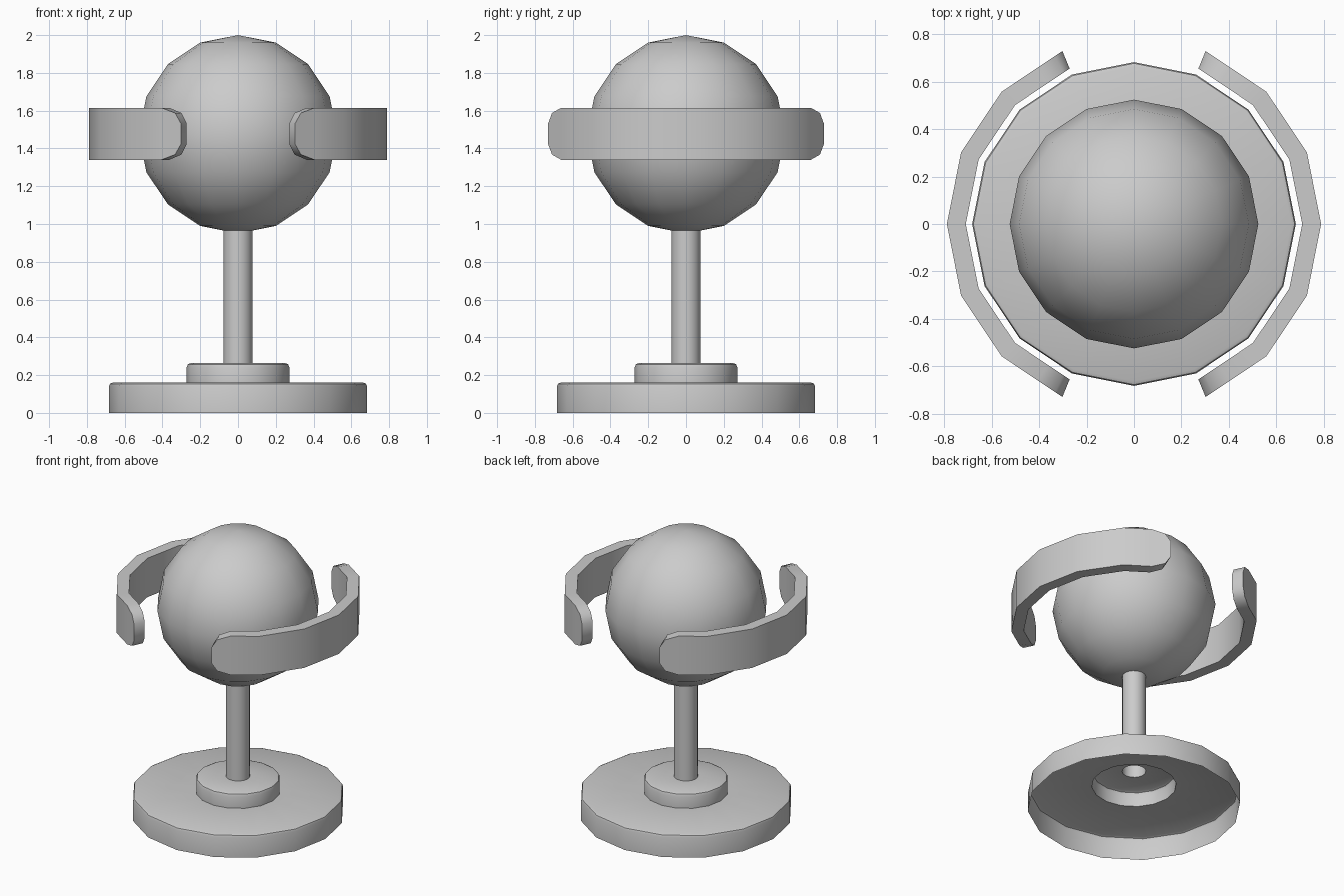
import bpy
from math import sin, cos, pi
from mathutils import Vector

if "Cube" in bpy.data.objects:
    bpy.data.objects.remove(bpy.data.objects["Cube"])

SIDES = 16
STEP = 2 * pi / SIDES


def make_object(name, verts, faces, angle=40):
    mesh = bpy.data.meshes.new(name)
    mesh.from_pydata(verts, [], faces)
    obj = bpy.data.objects.new(name, mesh)
    bpy.context.collection.objects.link(obj)
    smooth(obj, angle)
    return obj


def smooth(obj, angle=40):
    bpy.ops.object.select_all(action='DESELECT')
    obj.select_set(True)
    bpy.context.view_layer.objects.active = obj
    bpy.ops.object.shade_smooth_by_angle(angle=angle * pi / 180)


def lathe(name, profile):
    """Open surface of revolution from (radius, height) points, bottom to top."""
    verts = [(r * cos(j * STEP), r * sin(j * STEP), z)
             for r, z in profile for j in range(SIDES)]
    faces = []
    for i in range(len(profile) - 1):
        for j in range(SIDES):
            a, b = i * SIDES + j, i * SIDES + (j + 1) % SIDES
            faces.append((a, b, b + SIDES, a + SIDES))
    return make_object(name, verts, faces)


def band(name, side):
    """Curved band on one side (+1 right, -1 left) with rounded ends."""
    r_in, r_out, z_mid, half = 0.71, 0.79, 1.4775, 0.1375
    # stations along the arc: (position in polygon steps, half height)
    tip = [(2.6, half), (2.88, 0.11), (3, 0.055)]
    stations = [(-s, h) for s, h in reversed(tip)]
    stations += [(s, half) for s in range(-2, 3)] + tip

    def on_polygon(r, s):
        k = int(s // 1)
        p, q = (Vector((side * r * cos(n * STEP), side * r * sin(n * STEP)))
                for n in (k, k + 1))
        return p.lerp(q, s - k)

    verts, faces = [], []
    for s, h in stations:
        i, o = on_polygon(r_in, s), on_polygon(r_out, s)
        verts += [(i.x, i.y, z_mid - h), (o.x, o.y, z_mid - h),
                  (o.x, o.y, z_mid + h), (i.x, i.y, z_mid + h)]
    for n in range(len(stations) - 1):
        for c in range(4):
            a, b = n * 4 + c, n * 4 + (c + 1) % 4
            faces.append((a, a + 4, b + 4, b))
    last = len(verts) - 4
    faces += [(0, 1, 2, 3), (last + 3, last + 2, last + 1, last)]
    return make_object(name, verts, faces)


# Hollow stepped base and stem, open underneath
lathe("base_and_stem", [
    (0.683, 0), (0.683, 0.14), (0.678, 0.154), (0.664, 0.16),
    (0.272, 0.16), (0.272, 0.24), (0.266, 0.257), (0.25, 0.264),
    (0.077, 0.264), (0.077, 0.966)])

# Globe
bpy.ops.mesh.primitive_uv_sphere_add(segments=SIDES, ring_count=8,
                                     radius=0.525, location=(0, 0, 1.475))
globe = bpy.context.object
globe.name = "globe"
smooth(globe, 60)

# Side bands
band("right_band", 1)
band("left_band", -1)
